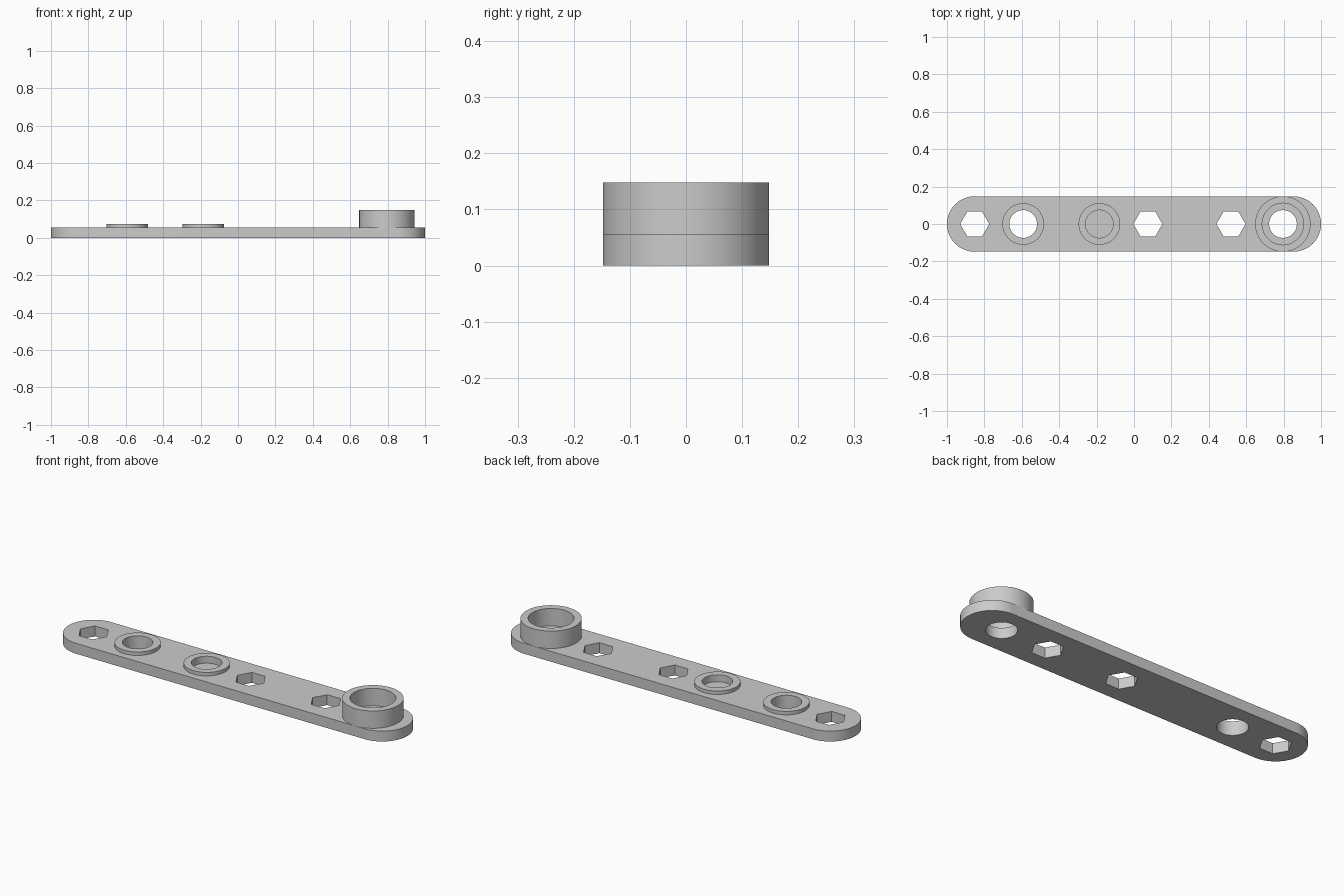
import bpy, bmesh, math

if "Cube" in bpy.data.objects:
    bpy.data.objects.remove(bpy.data.objects["Cube"], do_unlink=True)

MM = 2 / 54              # plate is 54 mm long and becomes 2 units
HALF, RADIUS, THICK = 27, 4, 1.5
SEGMENTS = 96

grey = bpy.data.materials.new("light_grey")
grey.use_nodes = True
colour = (0.6, 0.6, 0.6, 1)
grey.diffuse_color = colour
grey.node_tree.nodes["Principled BSDF"].inputs["Base Color"].default_value = colour


def add_object(name, bm):
    bmesh.ops.scale(bm, vec=(MM, MM, MM), verts=bm.verts)
    bmesh.ops.recalc_face_normals(bm, faces=bm.faces)
    mesh = bpy.data.meshes.new(name)
    bm.to_mesh(mesh)
    bm.free()
    mesh.materials.append(grey)
    obj = bpy.data.objects.new(name, mesh)
    bpy.context.collection.objects.link(obj)
    return obj


def circle(x, radius, sides):
    return [(x + radius * math.cos(math.tau * i / sides),
             radius * math.sin(math.tau * i / sides)) for i in range(sides)]


def prism(name, outline, bottom, top):
    bm = bmesh.new()
    face = bm.faces.new([bm.verts.new((x, y, bottom)) for x, y in outline])
    side = bmesh.ops.extrude_face_region(bm, geom=[face], use_keep_orig=True)["geom"]
    verts = [v for v in side if isinstance(v, bmesh.types.BMVert)]
    bmesh.ops.translate(bm, vec=(0, 0, top - bottom), verts=verts)
    return add_object(name, bm)


def collar(name, x, inner, outer, top):
    # Open-bottomed tube standing on the plate
    bm = bmesh.new()
    loops = []
    for radius, z in ((inner, THICK), (inner, top), (outer, top), (outer, THICK)):
        loops.append([bm.verts.new((px, py, z)) for px, py in circle(x, radius, SEGMENTS)])
    for a, b in zip(loops, loops[1:]):
        for i in range(SEGMENTS):
            j = (i + 1) % SEGMENTS
            bm.faces.new((a[i], a[j], b[j], b[i]))
    obj = add_object(name, bm)
    smooth(obj)


def smooth(obj):
    bpy.ops.object.select_all(action='DESELECT')
    obj.select_set(True)
    bpy.context.view_layer.objects.active = obj
    bpy.ops.object.shade_smooth_by_angle(angle=math.radians(30))


# Plate with rounded ends
outline = []
for x, start in ((HALF - RADIUS, -math.pi / 2), (RADIUS - HALF, math.pi / 2)):
    for i in range(49):
        a = start + math.pi * i / 48
        outline.append((x + RADIUS * math.cos(a), RADIUS * math.sin(a)))
plate = prism("plate", outline, 0, THICK)

# Holes: position, radius, sides, floor height
holes = [(-23, 2.1, 6, -1), (2, 2.1, 6, -1), (14, 2.1, 6, -1),
         (-16, 2, SEGMENTS, -1), (-5, 2, SEGMENTS, 1), (21.5, 2, SEGMENTS, -1)]
for x, radius, sides, floor in holes:
    cutter = prism("hole_cutter", circle(x, radius, sides), floor, THICK + 1)
    cutter.hide_render = True
    cut = plate.modifiers.new("hole", 'BOOLEAN')
    cut.operation = 'DIFFERENCE'
    cut.solver = 'EXACT'
    cut.object = cutter
    bpy.context.view_layer.objects.active = plate
    bpy.ops.object.modifier_apply(modifier=cut.name)
    bpy.data.objects.remove(cutter, do_unlink=True)
smooth(plate)

# Raised collars
collar("outer_low_collar", -16, 2, 3, 2)
collar("inner_low_collar", -5, 2, 3, 2)
collar("tall_collar", 21.5, 3, 4, 4)
